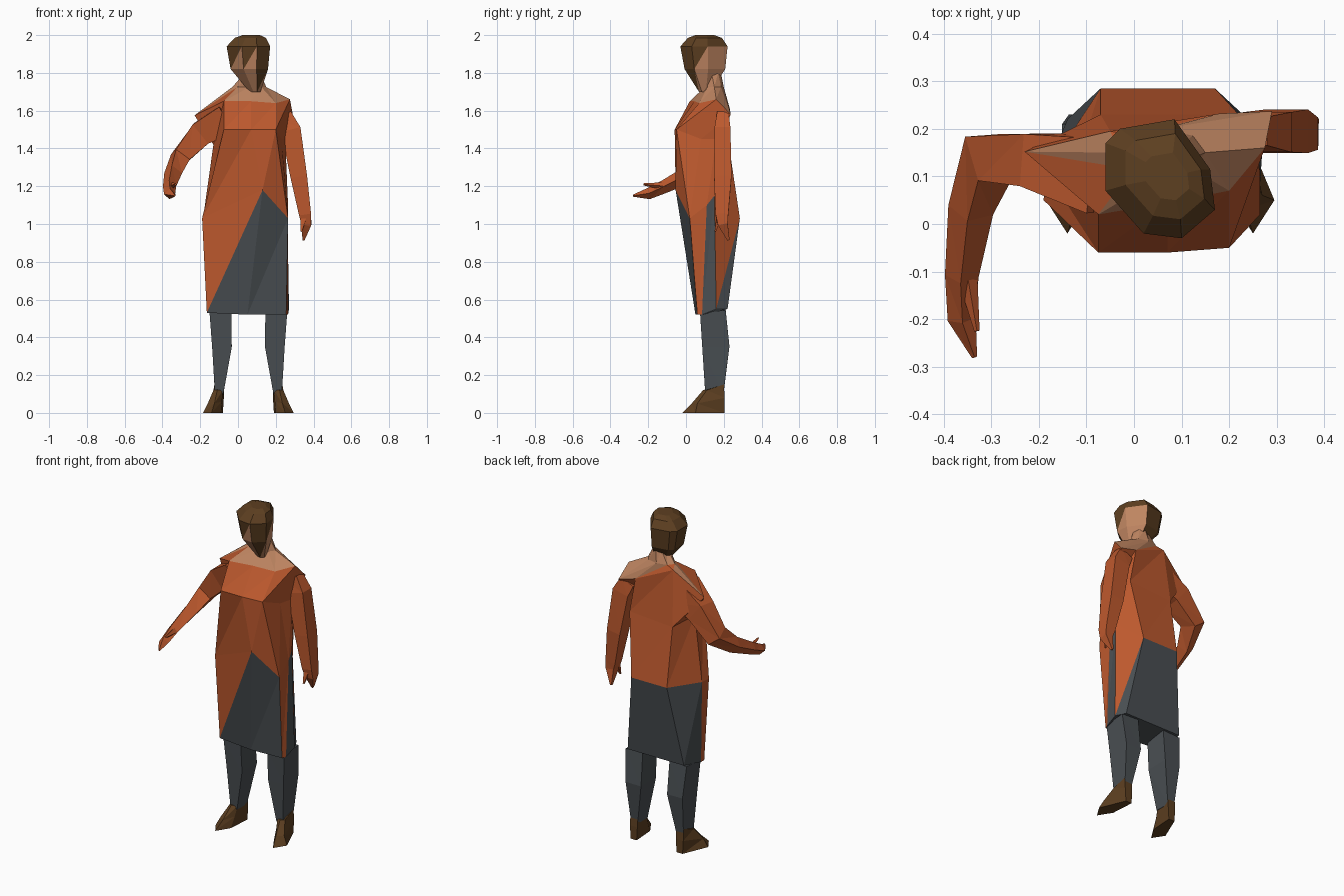
import bpy, bmesh
from math import cos, sin, pi
from mathutils import Vector

cube = bpy.data.objects.get("Cube")
if cube:
    bpy.data.objects.remove(cube, do_unlink=True)


def make_material(name, colour):
    mat = bpy.data.materials.new(name)
    mat.use_nodes = True
    mat.diffuse_color = (*colour, 1)
    shader = next(n for n in mat.node_tree.nodes if n.type == 'BSDF_PRINCIPLED')
    shader.inputs["Base Color"].default_value = (*colour, 1)
    return mat


# One letter per colour, used by the paint strings below
MATERIALS = {
    "o": make_material("orange cloth", (0.51, 0.1, 0.027)),
    "g": make_material("slate cloth", (0.068, 0.078, 0.086)),
    "s": make_material("skin", (0.52, 0.235, 0.12)),
    "b": make_material("brown hair and leather", (0.11, 0.05, 0.015)),
}
LETTERS = "".join(MATERIALS)


def loft(name, rings, paint):
    """Skin rings of equal length; paint gives two letters per side for each band."""
    bm = bmesh.new()
    rows = [[bm.verts.new(p) for p in ring] for ring in rings]
    count = len(rings[0])
    for band, (low, high) in enumerate(zip(rows, rows[1:])):
        colours = paint[band]
        if len(colours) == 1:
            colours = colours * count * 2
        for i in range(count):
            j = (i + 1) % count
            for half, corners in enumerate(((low[i], low[j], high[j]),
                                            (low[i], high[j], high[i]))):
                face = bm.faces.new(corners)
                face.material_index = LETTERS.index(colours[2 * i + half])
    for row, letters in ((rows[0], paint[0]), (rows[-1], paint[-1])):
        bm.faces.new(row).material_index = LETTERS.index(letters[0])
    bmesh.ops.recalc_face_normals(bm, faces=bm.faces)
    mesh = bpy.data.meshes.new(name)
    bm.to_mesh(mesh)
    bm.free()
    for mat in MATERIALS.values():
        mesh.materials.append(mat)
    obj = bpy.data.objects.new(name, mesh)
    bpy.context.collection.objects.link(obj)


def limb(name, letter, reference, stations):
    """Four sided tube along stations of (x, y, z, half width, half depth)."""
    centres = [Vector(s[:3]) for s in stations]
    rings = []
    for i, station in enumerate(stations):
        along = centres[min(i + 1, len(centres) - 1)] - centres[max(i - 1, 0)]
        side = along.cross(Vector(reference)).normalized()
        depth = side.cross(along).normalized()
        w, d = station[3:]
        rings.append([centres[i] + side * w * a + depth * d * b
                      for a, b in ((-1, -1), (1, -1), (1, 1), (-1, 1))])
    loft(name, rings, [letter] * (len(rings) - 1))


def ellipse(x, y, z, rx, ry):
    """Eight points, starting at the front right of the body."""
    angles = [pi * (1.25 + k / 4) for k in range(8)]
    return [(x + rx * cos(a), y + ry * sin(a), z) for a in angles]


# Dress and shoulders: rings run from the right front corner towards the left
hem = [(-.165, .06, .53), (.05, .05, .52), (.255, .06, .52), (.265, .085, .52),
       (.27, .16, .55), (.24, .22, .55), (-.14, .22, .55), (-.165, .09, .53)]
hip = [(-.19, .05, 1.03), (.13, -.055, 1.18), (.265, .02, 1.03), (.265, .11, 1.1),
       (.26, .15, 1.15), (.17, .285, 1.03), (-.07, .285, 1.03), (-.185, .11, 1.03)]
chest = [(-.075, -.06, 1.5), (.07, -.06, 1.5), (.2, -.05, 1.5), (.23, .08, 1.45),
         (.25, .16, 1.45), (.22, .23, 1.4), (-.07, .23, 1.38), (-.13, .1, 1.42)]
shoulder = [(-.075, .02, 1.65), (.07, .045, 1.65), (.2, .07, 1.64), (.275, .16, 1.66),
            (.29, .237, 1.58), (.18, .232, 1.61), (-.05, .195, 1.71), (-.23, .152, 1.575)]
collar = ellipse(.06, .15, 1.725, .09, .05)
neck_top = ellipse(.075, .135, 1.8, .04, .05)
loft("dress_and_neck", [hem, hip, chest, shoulder, collar, neck_top],
     ["gogg" "oogg" "gogg" "ggoo", "o", "o", "ssss" "ssss" "ssos" "soos", "s"])

# Head: one outline scaled at several heights, hair and skin by side
outline = [(-.06, .07), (.02, -.02), (.1, -.03), (.17, .03),
           (.16, .115), (.085, .22), (-.03, .2), (-.06, .17)]


def head_ring(x, y, z, scale):
    return [(x + (px - .055) * scale, y + (py - .095) * scale, z) for px, py in outline]


loft("head",
     [head_ring(.09, .1, 1.7, .25), head_ring(.06, .1, 1.82, .86),
      head_ring(.055, .095, 1.94, 1), head_ring(.065, .1, 1.985, .72),
      head_ring(.07, .1, 2, .4)],
     ["ssss" "sbss" "ssbb" "bbbb", "sbsb" "bbsb" "ssbb" "bbbb", "b", "b"])

# Right arm, bent forward at the elbow, with its thumb
across = (-1, 0, 1)
limb("right_arm", "o", across, [
    (-.05, .105, 1.56, .08, .08), (-.195, .135, 1.48, .055, .065),
    (-.305, .14, 1.355, .05, .045), (-.343, .03, 1.27, .033, .035),
    (-.362, -.11, 1.2, .025, .025), (-.362, -.2, 1.16, .022, .02),
    (-.335, -.28, 1.15, .004, .004)])
limb("right_thumb", "o", across, [
    (-.35, -.11, 1.2, .015, .015), (-.33, -.225, 1.21, .004, .004)])

# Left arm, hanging, with its thumb
back = (0, 1, 0)
limb("left_arm", "o", back, [
    (.24, .195, 1.575, .045, .03), (.28, .193, 1.5, .052, .042),
    (.322, .195, 1.25, .044, .046), (.355, .19, 1.05, .032, .034),
    (.362, .195, 1, .026, .026), (.347, .225, .915, .005, .006)])
limb("left_thumb", "o", back, [
    (.35, .18, 1.06, .02, .015), (.335, .155, .96, .004, .004)])

# Legs and shoes, repeated on both sides of the body
for side_name, place in (("right", lambda x: x), ("left", lambda x: .11 - x)):
    stations = [(-.093, .142, .54, .058, .068), (-.085, .158, .35, .052, .072),
                (-.1, .15, .1, .022, .048)]
    limb(side_name + "_leg", "g", back, [(place(s[0]), *s[1:]) for s in stations])
    sole = [(-.185, .05, 0), (-.14, -.02, 0), (-.09, .06, 0), (-.08, .205, 0), (-.12, .205, 0)]
    instep = [(-.16, .06, .05), (-.125, .03, .05), (-.085, .09, .06),
              (-.075, .205, .08), (-.125, .205, .08)]
    ankle = [(-.13, .11, .12), (-.11, .09, .12), (-.08, .11, .12),
             (-.075, .2, .15), (-.125, .2, .15)]
    loft(side_name + "_shoe",
         [[(place(x), y, z) for x, y, z in ring] for ring in (sole, instep, ankle)],
         ["b", "b"])
